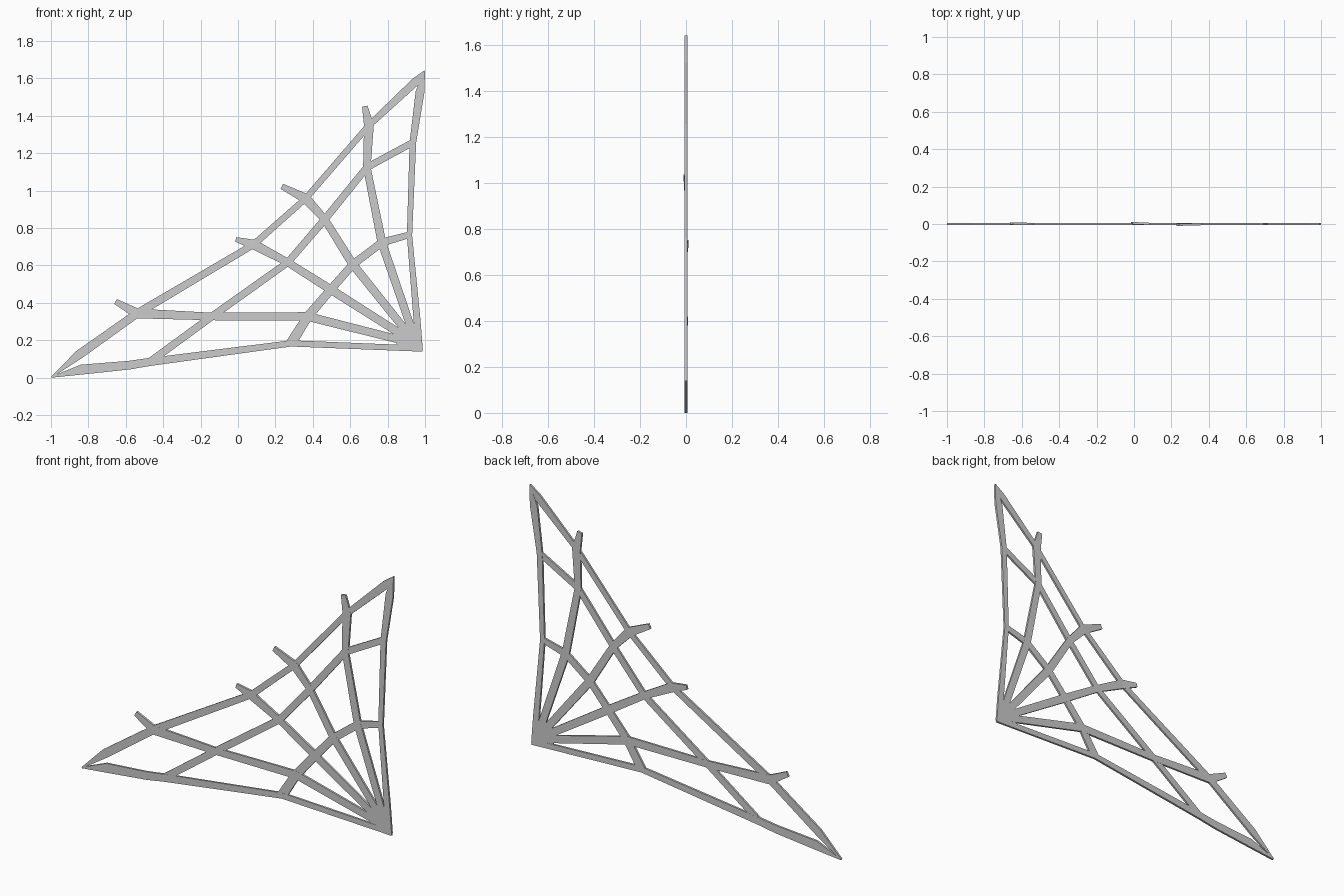
import bpy
from mathutils import Vector

if "Cube" in bpy.data.objects:
    bpy.data.objects.remove(bpy.data.objects["Cube"])


def slab(name, outline, half):
    """Extrude a closed outline of (x, z, y offset) points into a thin plate."""
    n = len(outline)
    verts = [(x, y - half, z) for x, z, y in outline] + [(x, y + half, z) for x, z, y in outline]
    return name, n, verts


def make(name, verts, faces):
    mesh = bpy.data.meshes.new(name)
    mesh.from_pydata(verts, [], faces)
    mesh.update()
    obj = bpy.data.objects.new(name, mesh)
    bpy.context.collection.objects.link(obj)
    return obj


def strand(name, pts, half, tip_y=0.0):
    """Flat mitred strip through (x, z, width) points; the first point may lean in y."""
    p = [Vector((x, z)) for x, z, w in pts]
    verts, faces = [], []
    for i, (x, z, w) in enumerate(pts):
        a = (p[i] - p[i - 1]).normalized() if i else (p[1] - p[0]).normalized()
        b = (p[i + 1] - p[i]).normalized() if i < len(p) - 1 else a
        t = (a + b).normalized()
        s = Vector((-t.y, t.x)) * (w / 2 / max(t.dot(a), 0.5))
        y = tip_y if i == 0 else 0.0
        l, r = p[i] + s, p[i] - s
        verts += [(l.x, y - half, l.y), (r.x, y - half, r.y),
                  (r.x, y + half, r.y), (l.x, y + half, l.y)]
    for i in range(len(p) - 1):
        k = 4 * i
        for j in range(4):
            m = (j + 1) % 4
            faces.append((k + j, k + 4 + j, k + 4 + m, k + m))
    e = 4 * (len(p) - 1)
    faces += [(0, 1, 2, 3), (e + 3, e + 2, e + 1, e)]
    return make(name, verts, faces)


# Crossing points on the spokes: outer, middle, inner
B = [(-.54, .343), (-.14, .327), (.373, .327)]
C = [(.084, .712), (.266, .616), (.496, .471)]
D = [(.362, .958), (.464, .846), (.614, .605)]
E = [(.70, 1.349), (.689, 1.124), (.769, .723)]
HUB = (.955, .18)
SPOKE, THREAD = .006, .0055

# Lower and right frame spokes
strand("lower_spoke", [(-.997, .003, .006), (-.837, .043, .053), (-.58, .067, .046),
                       (-.472, .084, .043), (.283, .183, .033), (.985, .155, .032)], SPOKE)
strand("right_spoke", [(.997, 1.641, .006), (.973, 1.526, .047), (.935, 1.258, .035),
                       (.917, .76, .028), (.957, .31, .037), (.972, .15, .032)], SPOKE)

# Inner spokes with small free tips beyond the outer thread
tips = [(-.655, .407, .03, .002), (-.012, .739, .025, .005),
        (.234, 1.023, .03, -.004), (.678, 1.451, .03, 0)]
for i, (nodes, (x, z, w, y)) in enumerate(zip((B, C, D, E), tips)):
    path = [(x, z, w), (*nodes[0], .052), (*nodes[1], .04), (*nodes[2], .046), (*HUB, .042)]
    strand(f"inner_spoke_{i + 1}", path, SPOKE, y)

# Cross threads: outer, middle, inner
starts = [[(-.997, .003, .006), (-.85, .123, .048)], [(-.472, .084, .04)], [(.283, .183, .055)]]
ends = [[(.95, 1.583, .045), (.995, 1.638, .006)], [(.932, 1.256, .036)], [(.914, .763, .034)]]
widths = [(.044, .036, .033, .033), (.04, .038, .04, .038), (.05, .045, .043, .042)]
for k, name in enumerate(("outer_thread", "middle_thread", "inner_thread")):
    mid = [(*s[k], w) for s, w in zip((B, C, D, E), widths[k])]
    strand(name, starts[k] + mid + ends[k], THREAD)

# Solid corner where the spokes meet
_, n, verts = slab("corner_hub", [(x, z, 0) for x, z in (
    (.987, .139), (.86, .145), (.845, .19), (.86, .235), (.9, .28), (.975, .30))], .005)
faces = [tuple(range(n)), tuple(range(2 * n - 1, n - 1, -1))]
faces += [(i, i + n, (i + 1) % n + n, (i + 1) % n) for i in range(n)]
make("corner_hub", verts, faces)

# Consistent outward normals
import bmesh
for obj in bpy.context.collection.objects:
    bm = bmesh.new()
    bm.from_mesh(obj.data)
    bmesh.ops.recalc_face_normals(bm, faces=bm.faces)
    bm.to_mesh(obj.data)
    bm.free()
